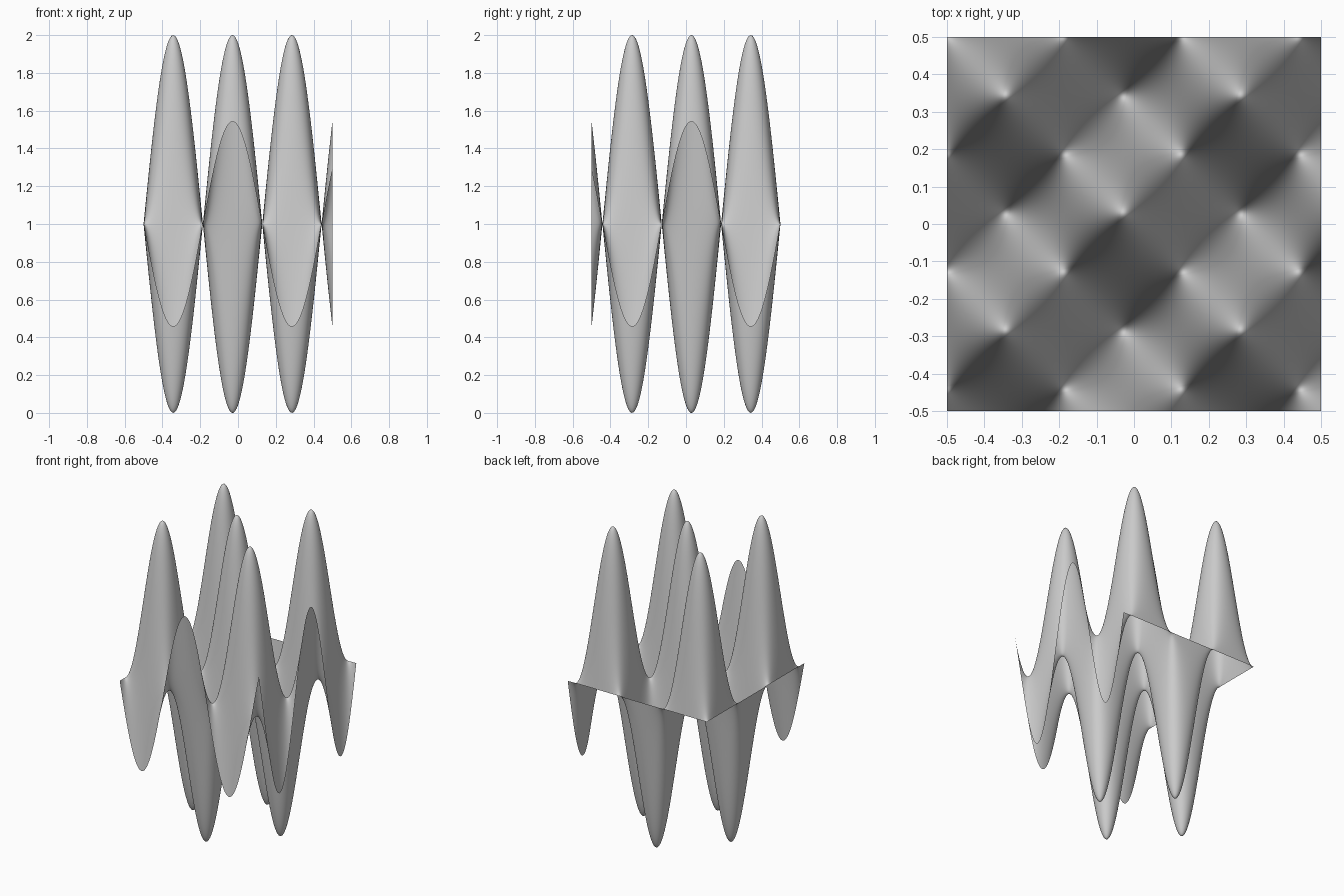
import bpy, bmesh, math

if "Cube" in bpy.data.objects:
    bpy.data.objects.remove(bpy.data.objects["Cube"])

# Open sheet: flat unit grid displaced into a product-of-sines wave
bm = bmesh.new()
bmesh.ops.create_grid(bm, x_segments=160, y_segments=160, size=0.5)
for v in bm.verts:
    v.co.z = 1 + math.sin(10 * (v.co.x + 0.5)) * math.sin(10 * (0.5 - v.co.y))
for f in bm.faces:
    f.smooth = True

mesh = bpy.data.meshes.new("wave_surface")
bm.to_mesh(mesh)
bm.free()
bpy.context.collection.objects.link(bpy.data.objects.new("wave_surface", mesh))
